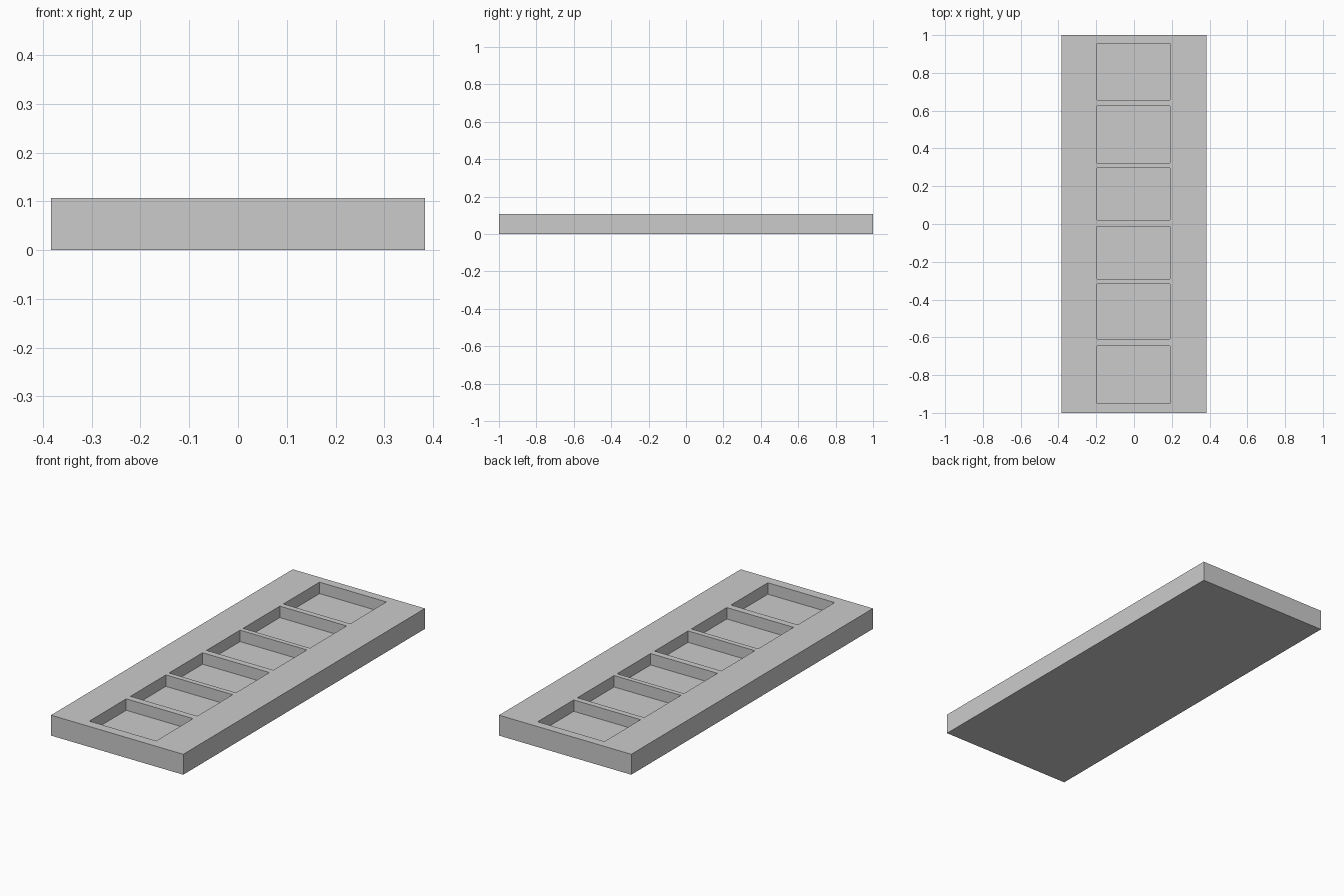
import bpy
import bmesh
from mathutils import Matrix, Vector

if "Cube" in bpy.data.objects:
    bpy.data.objects.remove(bpy.data.objects["Cube"])


def add_box(bm, lo, hi):
    lo, hi = Vector(lo), Vector(hi)
    mat = Matrix.Translation((lo + hi) / 2) @ Matrix.Diagonal((*(hi - lo), 1))
    bmesh.ops.create_cube(bm, size=1, matrix=mat)


def make_object(name, boxes):
    bm = bmesh.new()
    for lo, hi in boxes:
        add_box(bm, lo, hi)
    mesh = bpy.data.meshes.new(name)
    bm.to_mesh(mesh)
    bm.free()
    obj = bpy.data.objects.new(name, mesh)
    bpy.context.collection.objects.link(obj)
    return obj


HEIGHT = 0.107
FLOOR = 0.047

# Solid tray body
tray = make_object("tray_slab", [((-0.383, -1, 0), (0.383, 1, HEIGHT))])

# Row of six recessed pockets
spans = [(-0.95, -0.645), (-0.61, -0.317), (-0.29, -0.013),
         (0.02, 0.297), (0.322, 0.626), (0.656, 0.955)]
cutter = make_object("pocket_cutter", [
    ((-0.196, y0, FLOOR), (0.191, y1, HEIGHT + 0.1)) for y0, y1 in spans])
cutter.hide_render = True
cutter.display_type = 'WIRE'

# Cut the pockets into the slab
cut = tray.modifiers.new("pockets", 'BOOLEAN')
cut.operation = 'DIFFERENCE'
cut.solver = 'EXACT'
cut.object = cutter
